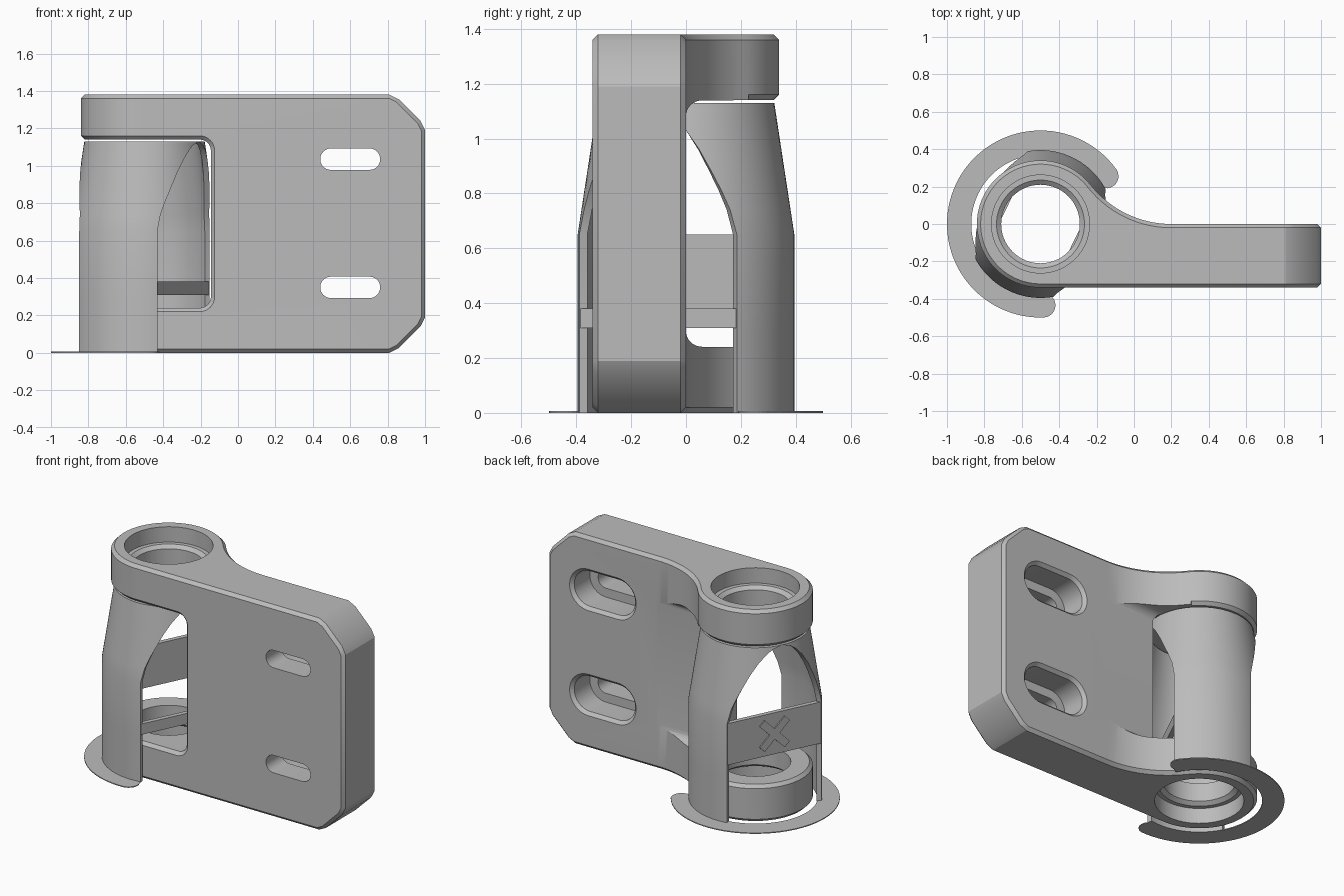
import bpy
import bmesh
from math import sin, cos, atan2, radians, degrees, pi
from mathutils import Vector

if "Cube" in bpy.data.objects:
    bpy.data.objects.remove(bpy.data.objects["Cube"])

grey = bpy.data.materials.new("plain grey")
grey.use_nodes = True
grey.diffuse_color = (0.5, 0.5, 0.5, 1)
grey.node_tree.nodes["Principled BSDF"].inputs["Base Color"].default_value = (0.5, 0.5, 0.5, 1)

AXIS = -0.5      # x of the boss axis
R = 0.34         # boss radius
TOP = 1.38
CH = 0.02        # edge chamfer


def loft(name, loops):
    """Skin a list of equal-length 3D loops and cap both ends."""
    bm = bmesh.new()
    rings = [[bm.verts.new(p) for p in loop] for loop in loops]
    n = len(rings[0])
    for a, b in zip(rings, rings[1:]):
        for i in range(n):
            j = (i + 1) % n
            bm.faces.new((a[i], a[j], b[j], b[i]))
    bm.faces.new(rings[0][::-1])
    bm.faces.new(rings[-1])
    bmesh.ops.recalc_face_normals(bm, faces=bm.faces)
    mesh = bpy.data.meshes.new(name)
    bm.to_mesh(mesh)
    bm.free()
    mesh.materials.append(grey)
    obj = bpy.data.objects.new(name, mesh)
    bpy.context.collection.objects.link(obj)
    return obj


def arc(cx, cy, r, a0, a1, n):
    return [(cx + r * cos(radians(a0 + (a1 - a0) * i / n)),
             cy + r * sin(radians(a0 + (a1 - a0) * i / n))) for i in range(n + 1)]


def inset(pts, d):
    """Move a counter-clockwise outline inwards by d."""
    out = []
    for i, p in enumerate(pts):
        p = Vector(p)
        e1 = (p - Vector(pts[i - 1])).normalized()
        e2 = (Vector(pts[(i + 1) % len(pts)]) - p).normalized()
        n1, n2 = Vector((-e1.y, e1.x)), Vector((-e2.y, e2.x))
        out.append(tuple(p + (n1 + n2) * d / (1 + n1.dot(n2))))
    return out


def rounded(x0, x1, y0, y1, r):
    return (arc(x1 - r, y0 + r, r, -90, 0, 8) + arc(x1 - r, y1 - r, r, 0, 90, 8)
            + arc(x0 + r, y1 - r, r, 90, 180, 8) + arc(x0 + r, y0 + r, r, 180, 270, 8))


def at_z(pts, z):
    return [(x, y, z) for x, y in pts]


def at_y(pts, y):
    return [(x, y, z) for x, z in pts]


def cut(target, cutter):
    mod = target.modifiers.new("cut", 'BOOLEAN')
    mod.operation = 'DIFFERENCE'
    mod.solver = 'EXACT'
    mod.object = cutter
    bpy.context.view_layer.objects.active = target
    bpy.ops.object.modifier_apply(modifier=mod.name)
    bpy.data.objects.remove(cutter)


# Bracket: flat plate flowing into a round boss
fr = (0.49 - R * R) / (2 * R)
meet = degrees(atan2(fr, 0.7))
outline = [(1 - CH, -R), (1, CH - R), (1, -CH), (1 - CH, 0)]
outline += arc(0.2, fr, fr, 270, 180 + meet, 20)
outline += arc(AXIS, 0, R, meet, 270, 56)[1:]
bracket = loft("bracket", [at_z(inset(outline, CH), 0), at_z(outline, CH),
                           at_z(outline, TOP - CH), at_z(inset(outline, CH), TOP)])

# Opening between the two boss rings, chamfered at the front
window = rounded(-1.3, -0.145, 0.24, TOP - 0.24, 0.06)
wide = inset(window, -CH)
cut(bracket, loft("cutter", [at_y(wide, -0.45), at_y(wide, -R),
                             at_y(window, CH - R), at_y(window, 0.7)]))
relief = rounded(-0.001, 0.8, 0.241, TOP - 0.241, 0.06)
cut(bracket, loft("cutter", [[(x, y, z) for y, z in relief] for x in (-1.25, 0.21)]))

# Bore with a stepped seat at each end
bore = [(-0.1, 0.262), (0.1, 0.262), (0.1, 0.235), (0.12, 0.21)]
bore += [(TOP - z, r) for z, r in reversed(bore)]
cut(bracket, loft("cutter", [at_z(arc(AXIS, 0, r, 0, 360, 64)[:-1], z) for z, r in bore]))

# Chamfers on the inner rims of the boss rings, cut-off corners at the plate end
corner = [(0.8, 1.385), (0.86, 1.355), (0.975, 1.24), (1.005, 1.18), (1.1, 1.18), (1.1, 1.5), (0.8, 1.5)]
rim = [(R - 0.022, 1.138), (R + 0.01, 1.17), (R + 0.01, 1.138)]
for flip in (False, True):
    def level(z):
        return TOP - z if flip else z
    sweep = [[(AXIS + r * cos(radians(a)), r * sin(radians(a)), level(z)) for r, z in rim]
             for a in range(42, 269, 4)]
    cut(bracket, loft("cutter", sweep))
    wedge = [[(x - s, y, level(z - s)) for x, z in corner]
             for y, s in ((-0.4, 0.014), (-R, 0.014), (CH - R, 0), (-CH, 0), (0, 0.014), (0.1, 0.014))]
    cut(bracket, loft("cutter", wedge))

# Bolt slots, recessed from the back
for z in (0.35, 1.035):
    slot = rounded(0.44, 0.76, z - 0.057, z + 0.057, 0.056)
    cut(bracket, loft("cutter", [at_y(slot, -0.45), at_y(slot, 0.1)]))
    recess = rounded(0.38, 0.82, z - 0.115, z + 0.115, 0.114)
    wide = inset(recess, -CH)
    cut(bracket, loft("cutter", [at_y(recess, -0.18), at_y(recess, -CH),
                                 at_y(wide, 0), at_y(wide, 0.05)]))

# Two curved support shells that widen into a cone under the upper ring
LEAN = 0.65
widths = [(0, 36), (0.3, 36), (LEAN, 36), (0.74, 39), (0.81, 43.5), (0.88, 49),
          (0.96, 56), (1.03, 64), (1.08, 72), (1.11, 79), (1.13, 90)]
shells = []
for name, mid in (("back_support", 64), ("front_support", 244)):
    loops = []
    for z, w in widths:
        r = 0.395 - 0.073 * max(0, z - LEAN) / (1.13 - LEAN)
        loops.append(at_z(arc(AXIS, 0, r, mid - w, mid + w, 32)
                          + arc(AXIS, 0, r - 0.03, mid + w, mid - w, 32), z))
    shells.append(loft(name, loops))


# Flat ties across the gaps between the shells
def tie_point(angle, d, s, z):
    c, n = cos(radians(angle)), sin(radians(angle))
    return (AXIS + c * d - n * s, n * d + c * s, z)


def tie(name, angle, pts, d0, d1):
    return loft(name, [[tie_point(angle, d, s, z) for s, z in pts] for d in (d0, d1)])


def panel(z0, z1):
    return [(-0.315, z0), (0.315, z0), (0.315, z1), (-0.315, z1)]


tie("left_tie_panel", 154, panel(0.38, LEAN), 0.2, 0.23)
tie("right_tie_bar", -26, panel(0.31, 0.38), 0.2, 0.23)

# Raised cross on the left tie
a, b = 0.024, 0.12
arm = [(b, -a), (b, a), (a, a)]
cross = []
for k in range(4):
    t = k * pi / 2 + pi / 4
    cross += [(x * cos(t) - y * sin(t), 0.515 + x * sin(t) + y * cos(t)) for x, y in arm]
tie("raised_cross", 154, cross, 0.225, 0.238)

# Thin foot ring with rounded ends
r0, r1, start, end = 0.37, 0.5, 36, 272
rm, rc = (r0 + r1) / 2, (r1 - r0) / 2


def end_cap(angle, a0):
    t = radians(angle)
    return arc(AXIS + rm * cos(t), rm * sin(t), rc, a0, a0 + 180, 12)[1:-1]


foot = (arc(AXIS, 0, r1, start, end, 60) + end_cap(end, end)
        + arc(AXIS, 0, r0, end, start, 60) + end_cap(start, start + 180))
loft("foot_ring", [at_z(foot, 0), at_z(foot, 0.006)])

# Smooth the round surfaces and keep the edges sharp
bpy.ops.object.select_all(action='DESELECT')
for obj in [bracket] + shells:
    obj.select_set(True)
bpy.context.view_layer.objects.active = bracket
bpy.ops.object.shade_smooth_by_angle(angle=radians(25))
